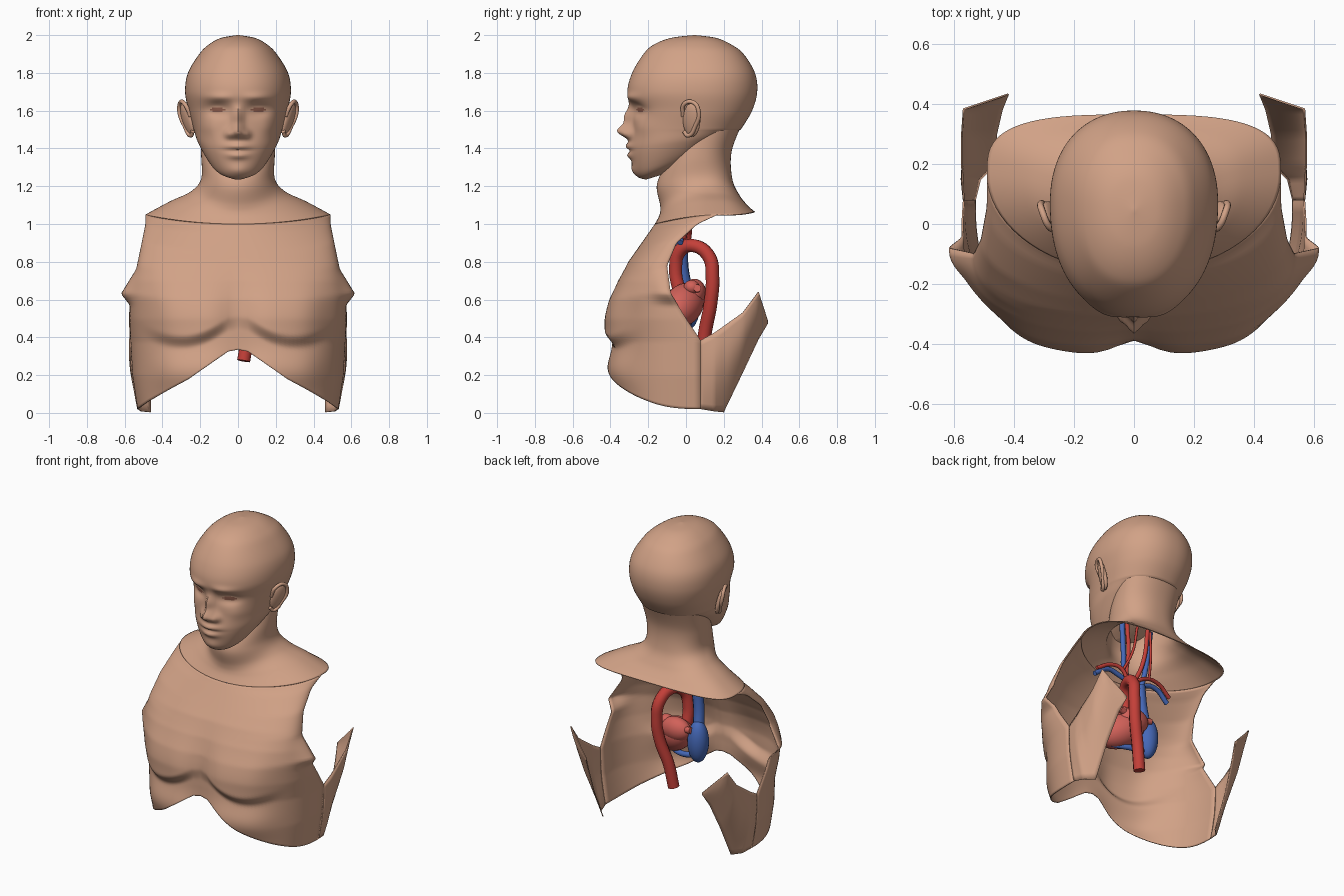
import bpy, bmesh, math

cube = bpy.data.objects.get("Cube")
if cube:
    bpy.data.objects.remove(cube, do_unlink=True)


def material(name, rgb):
    m = bpy.data.materials.new(name)
    m.use_nodes = True
    m.diffuse_color = (*rgb, 1)
    m.node_tree.nodes["Principled BSDF"].inputs["Base Color"].default_value = (*rgb, 1)
    return m


SKIN = material("skin tan", (0.64, 0.36, 0.24))
EYE = material("eye brown", (0.30, 0.12, 0.08))
ARTERY = material("artery red", (0.55, 0.05, 0.04))
VEIN = material("vein blue", (0.06, 0.14, 0.48))
MUSCLE = material("heart red", (0.64, 0.12, 0.10))


def smooth(ob, angle=50):
    bpy.ops.object.select_all(action='DESELECT')
    ob.select_set(True)
    bpy.context.view_layer.objects.active = ob
    bpy.ops.object.shade_smooth_by_angle(angle=math.radians(angle))


def spline(rows, u):
    """Catmull-Rom value of a table at u in 0..1."""
    f = u * (len(rows) - 1)
    i = min(int(f), len(rows) - 2)
    t = f - i
    a, b, c, d = (rows[max(0, min(len(rows) - 1, k))] for k in range(i - 1, i + 3))
    return [0.5 * (2 * q + (r - p) * t + (2 * p - 5 * q + 4 * r - s) * t * t
                   + (3 * q - p - 3 * r + s) * t ** 3) for p, q, r, s in zip(a, b, c, d)]


def lookup(rows, k):
    """Linear lookup by the first entry of each ascending row."""
    k = max(rows[0][0], min(rows[-1][0], k))
    for a, b in zip(rows, rows[1:]):
        if k <= b[0]:
            t = (k - a[0]) / (b[0] - a[0])
            return [p + (q - p) * t for p, q in zip(a[1:], b[1:])]


def oval(a, n):
    power = lambda v: math.copysign(abs(v) ** (2 / n), v)
    return power(math.sin(a)), power(math.cos(a))


def sheet(name, grid, closed=False, caps=False):
    """Skin a grid of points, rows running downward."""
    bm = bmesh.new()
    vs = [[bm.verts.new(p) for p in row] for row in grid]
    n = len(grid[0])
    for a, b in zip(vs, vs[1:]):
        for c in range(n if closed else n - 1):
            d = (c + 1) % n
            bm.faces.new((a[c], b[c], b[d], a[d]))
    if caps:
        bm.faces.new(vs[0])
        bm.faces.new(vs[-1][::-1])
    me = bpy.data.meshes.new(name)
    bm.to_mesh(me)
    bm.free()
    me.materials.append(SKIN)
    ob = bpy.data.objects.new(name, me)
    bpy.context.collection.objects.link(ob)
    smooth(ob)
    return ob


def thicken(ob):
    mod = ob.modifiers.new("thickness", 'SOLIDIFY')
    mod.thickness = 0.006


# Head: z, half width, front, back
HEAD = [(2.0, .005, .04, .05), (1.985, .09, -.08, .16), (1.95, .155, -.17, .24),
        (1.9, .205, -.225, .305), (1.8, .265, -.285, .365), (1.7, .28, -.31, .377),
        (1.6, .262, -.285, .35), (1.5, .235, -.285, .29), (1.4, .212, -.295, .22),
        (1.3, .165, -.278, .12), (1.25, .115, -.25, 0), (1.235, .04, -.21, -.1)]
# Face relief: x, z, radius x, radius z, height
RELIEF = [(0, 1.565, .026, .055, .045), (0, 1.49, .034, .036, .072), (.045, 1.475, .022, .024, .032),
          (.11, 1.605, .055, .034, -.035), (.11, 1.605, .036, .018, .018), (.1, 1.67, .07, .022, .014),
          (0, 1.412, .06, .02, .024), (0, 1.362, .05, .018, .02), (0, 1.388, .07, .006, -.008),
          (0, 1.28, .055, .035, .014), (.16, 1.51, .05, .05, .012)]


def relief(x, z):
    return sum(h * math.exp(-((abs(x) - cx) / rx) ** 2 - ((z - cz) / rz) ** 2)
               for cx, cz, rx, rz, h in RELIEF)


grid = []
for r in range(133):
    z, w, f, b = spline(HEAD, r / 132)
    mid = f + (b - f) * .55
    row = []
    for c in range(112):
        a = c / 112 * math.tau
        s, k = oval(a, 2.2)
        y = mid - k * (mid - f if k > 0 else b - mid)
        lift = max(0, 1.5 - z) * 1.2 * (y - f)
        y -= relief(w * s, z) if k > 0 else 0
        row.append((w * s, y, z + lift))
    grid.append(row)
head = sheet("head", grid, closed=True, caps=True)
head.data.materials.append(EYE)
for p in head.data.polygons:
    x, y, z = p.center
    if y < 0 and ((abs(x) - .11) / .037) ** 2 + ((z - 1.605) / .014) ** 2 < 1:
        p.material_index = 1

# Neck widening to the shoulder collar: half width, front, back, z side, z front, z back
NECK = [(.205, -.04, .315, 1.53, 1.5, 1.57), (.195, -.12, .243, 1.36, 1.3, 1.39),
        (.195, -.155, .245, 1.24, 1.2, 1.24), (.25, -.137, .285, 1.172, 1.1, 1.15),
        (.36, -.14, .33, 1.12, 1.05, 1.095), (.49, -.165, .365, 1.05, 1.0, 1.065)]
grid = []
for r in range(41):
    w, f, b, zs, zf, zb = spline(NECK, r / 40)
    row = []
    for c in range(72):
        a = c / 72 * math.tau
        s, k = oval(a, 2 if math.cos(a) > 0 else 2 + r / 36)
        mid = (f + b) / 2 + .07 * r / 40
        y = mid - k * (mid - f if k > 0 else b - mid)
        t = math.cos(a) ** 2
        row.append((w * s, y, zs + ((zf if k > 0 else zb) - zs) * t))
    grid.append(row)
thicken(sheet("neck_and_collar", grid, closed=True))

# Chest: centre line and armhole edge by height
CENTRE = [(0, -.37), (.2, -.38), (.4, -.388), (.5, -.388), (.6, -.378), (.7, -.35),
          (.8, -.305), (.9, -.235), (1, -.165), (1.05, -.14)]
EDGE = [(0, .53, .08), (.2, .56, .08), (.38, .57, .08), (.5, .575, 0), (.63, .57, -.08),
        (.78, .535, -.1), (.9, .51, -.05), (1, .49, .06), (1.05, .49, .17)]
HEM = [(0, .335), (.07, .33), (.45, .18), (.88, .06), (1, .02)]


def bulge(x, z):
    side = math.exp(-((abs(x) - .25) / .2) ** 4)
    crease = .335 + 1.6 * (abs(x) - .3) ** 2
    low = max(0, min(1, (z - crease) / .08))
    pec = low * low * (3 - 2 * low) * math.exp(-(max(0, z - .48) / .19) ** 2)
    rib = math.exp(-((z - .22) / .11) ** 2)
    return side * (.05 * pec + .045 * rib)


grid = []
for r in range(73):
    row = []
    for c in range(-36, 37):
        a = c / 36 * math.pi / 2
        top = 1.0 + .05 * math.sin(a) ** 2
        low = lookup(HEM, abs(oval(a, 2.5)[0]))[0]
        z = top + (low - top) * r / 72
        f = lookup(CENTRE, z)[0]
        w, ye = lookup(EDGE, z + (1.05 - top) * (1 - r / 72))
        s, k = oval(a, 2 + .6 * max(0, min(1, (1 - z) / .3)))
        # the armpit point flares only next to the armhole
        flare = .05 * max(0, 1 - abs(z - .63) / (.13 if z > .63 else .06)) * abs(math.sin(a)) ** 40
        x = w * s + math.copysign(flare, c)
        row.append((x, ye - k * (ye - f) - bulge(x, z), z))
    grid.append(row)
thicken(sheet("chest", grid))

# Flank panels: y, top z, top x, bottom z, bottom x
FLANK = [(.078, .385, .57, .02, .533), (.15, .425, .574, .008, .515), (.2, .46, .576, .003, .465),
         (.3, .53, .576, .21, .46), (.385, .64, .57, .39, .44), (.435, .485, .42, .475, .42)]
FLANK = [(i, *p) for i, p in enumerate(FLANK)]
grid = []
for r in range(13):
    v = r / 12
    row = []
    for c in range(26):
        y, zt, xt, zb, xb = lookup(FLANK, c / 5)
        bow = (.012 + .004 * c) * math.sin(math.pi * v) * (1 - c / 25)
        row.append((xt + (xb - xt) * v + bow, y, zt + (zb - zt) * v))
    grid.append(row)
flank = sheet("flanks", grid)
flank.modifiers.new("mirror", 'MIRROR')
thicken(flank)


def ball(name, loc, scale, mat, rot=(0, 0, 0)):
    bpy.ops.mesh.primitive_uv_sphere_add(segments=24, ring_count=14, location=loc, rotation=rot)
    ob = bpy.context.object
    ob.name = name
    ob.scale = scale
    ob.data.materials.append(mat)
    smooth(ob)


def tube(name, points, radius, mat):
    cu = bpy.data.curves.new(name, 'CURVE')
    cu.dimensions = '3D'
    cu.bevel_depth = radius
    cu.bevel_resolution = 3
    cu.resolution_u = 6
    cu.use_fill_caps = True
    sp = cu.splines.new('BEZIER')
    sp.bezier_points.add(len(points) - 1)
    for bp, p in zip(sp.bezier_points, points):
        bp.co = p
        bp.handle_left_type = bp.handle_right_type = 'AUTO'
    ob = bpy.data.objects.new(name, cu)
    bpy.context.collection.objects.link(ob)
    cu.materials.append(mat)
    bpy.ops.object.select_all(action='DESELECT')
    ob.select_set(True)
    bpy.context.view_layer.objects.active = ob
    bpy.ops.object.convert(target='MESH')
    smooth(bpy.context.object)


# Ears: thin bowl with a raised rim
RIM = [(.25, -.015, 1.57), (.282, -.01, 1.635), (.305, .04, 1.643), (.31, .068, 1.59),
       (.283, .05, 1.52), (.25, .01, 1.468), (.24, -.01, 1.49)]
for side, label in ((1, "left"), (-1, "right")):
    ball(label + "_ear", (side * .268, .03, 1.55), (.02, .05, .092), SKIN, (-.15, side * .25, side * -.45))
    tube(label + "_ear_rim", [(side * x, y, z) for x, y, z in RIM], .011, SKIN)

# Heart with its chambers
ball("heart_ventricles", (.09, -.015, .57), (.155, .1, .105), MUSCLE, (0, .5, -.5))
ball("heart_left_atrium", (.04, .045, .635), (.1, .062, .075), MUSCLE)
ball("heart_auricle", (.12, .03, .665), (.045, .042, .038), MUSCLE)
ball("heart_right_atrium", (-.095, .01, .575), (.065, .065, .135), VEIN)
tube("heart_vein", [(-.08, .01, .48), (.03, .01, .465), (.14, -.04, .47)], .018, VEIN)
for side in (1, -1):
    tube("lung_vein", [(.04, .05, .64), (.04 + side * .12, .06, .66)], .02, MUSCLE)

# Great vessels
tube("aorta", [(.02, -.03, .62), (.02, -.055, .76), (.045, -.03, .86), (.08, .04, .885), (.105, .12, .83),
               (.115, .14, .72), (.1, .13, .58), (.055, .1, .42), (.03, .085, .275)], .036, ARTERY)
tube("upper_main_vein", [(-.09, 0, .66), (-.08, -.02, .77), (-.06, -.02, .93)], .034, VEIN)

# Neck and arm vessels
for s in (1, -1):
    tube("neck_artery", [(.05, 0, .88), (s * .04 + .02, 0, .97), (s * .06, .02, 1.1), (s * .08, .03, 1.3)], .013, ARTERY)
    tube("neck_vein", [(-.06, -.02, .9), (s * .07 - .01, -.01, .98), (s * .09, .01, 1.1), (s * .11, .02, 1.3)], .016, VEIN)
    tube("arm_artery", [(.05, .01, .88), (s * .09 + .02, .02, .97), (s * .18, .01, .98), (s * .28, -.01, .93)], .012, ARTERY)
    tube("arm_vein", [(-.06, -.02, .9), (s * .1, -.02, .95), (s * .19, -.02, .96), (s * .28, -.03, .9)], .015, VEIN)
    tube("spine_artery", [(s * .1, .02, .97), (s * .07, .07, 1.08), (s * .05, .09, 1.25)], .008, ARTERY)
